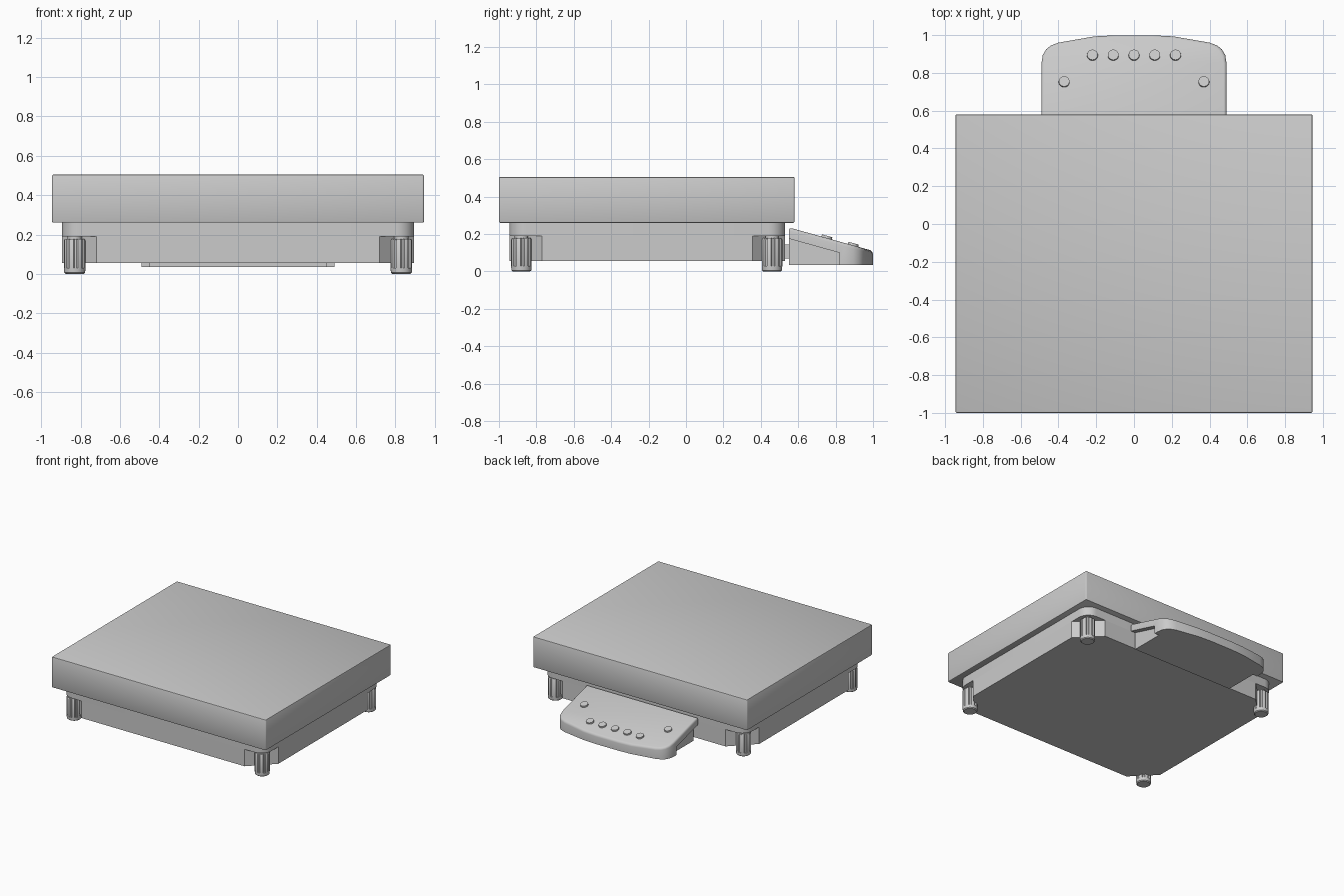
import bpy, bmesh, math
from mathutils import Matrix

if "Cube" in bpy.data.objects:
    bpy.data.objects.remove(bpy.data.objects["Cube"])

CY = -0.2075  # centre line of the weighing body in y


def link(name, bm):
    bmesh.ops.recalc_face_normals(bm, faces=bm.faces)
    me = bpy.data.meshes.new(name)
    bm.to_mesh(me)
    bm.free()
    ob = bpy.data.objects.new(name, me)
    bpy.context.collection.objects.link(ob)
    return ob


def prism(name, outline, low, high):
    """Closed prism; low and high give z as a function of y."""
    bm = bmesh.new()
    lo = [bm.verts.new((x, y, low(y))) for x, y in outline]
    hi = [bm.verts.new((x, y, high(y))) for x, y in outline]
    bm.faces.new(lo)
    bm.faces.new(hi)
    n = len(outline)
    for i in range(n):
        j = (i + 1) % n
        bm.faces.new((lo[i], lo[j], hi[j], hi[i]))
    return link(name, bm)


def corner_rect(hx, hy, cy, r, steps):
    """Rectangle with rounded corners (steps=1 gives a chamfer)."""
    pts = []
    for k, (sx, sy) in enumerate([(1, 1), (-1, 1), (-1, -1), (1, -1)]):
        for i in range(steps + 1):
            a = math.pi / 2 * (k + i / steps)
            pts.append((sx * (hx - r) + r * math.cos(a),
                        cy + sy * (hy - r) + r * math.sin(a)))
    return pts


def flat(z):
    return lambda y: z


def apply_mods(ob):
    bpy.context.view_layer.objects.active = ob
    for m in list(ob.modifiers):
        bpy.ops.object.modifier_apply(modifier=m.name)


def bevel(ob, width, segments, angle=50):
    m = ob.modifiers.new("bevel", 'BEVEL')
    m.width, m.segments = width, segments
    m.limit_method, m.angle_limit = 'ANGLE', math.radians(angle)
    apply_mods(ob)


def smooth(ob, deg=35):
    bpy.ops.object.select_all(action='DESELECT')
    ob.select_set(True)
    bpy.context.view_layer.objects.active = ob
    bpy.ops.object.shade_smooth_by_angle(angle=math.radians(deg))


# Weighing platform
pan = prism("weighing_platform", corner_rect(0.945, 0.79, -0.21, 0.008, 3), flat(0.26), flat(0.505))
bevel(pan, 0.007, 2)
smooth(pan)

# Base: chamfered lower box and rounded flange above it
prism("base_box", corner_rect(0.895, 0.7375, CY, 0.175, 1), flat(0.055), flat(0.19))
smooth(prism("base_flange", corner_rect(0.895, 0.7375, CY, 0.09, 8), flat(0.19), flat(0.265)))


# Fluted screw feet
def foot(name, x, y):
    bm = bmesh.new()
    n, rings = 64, []
    for z, r, d in [(0, .046, 0), (.006, .053, 0), (.03, .055, 0), (.03, .055, .007),
                    (.17, .055, .007), (.178, .05, .004), (.178, .036, 0), (.195, .036, 0)]:
        ring = []
        for i in range(n):
            groove = d if i % 8 < 3 else 0
            a = 2 * math.pi * i / n
            ring.append(bm.verts.new((x + (r - groove) * math.cos(a),
                                      y + (r - groove) * math.sin(a), z)))
        rings.append(ring)
    for a, b in zip(rings, rings[1:]):
        for i in range(n):
            j = (i + 1) % n
            bm.faces.new((a[i], a[j], b[j], b[i]))
    bm.faces.new(rings[0])
    bm.faces.new(rings[-1])
    bmesh.ops.remove_doubles(bm, verts=bm.verts, dist=1e-5)
    smooth(link(name, bm))


for sx, side in ((-1, "left"), (1, "right")):
    foot("front_foot_" + side, sx * 0.83, -0.88)
    foot("back_foot_" + side, sx * 0.83, 0.46)

# Control panel with sloping top and undercut sides
TILT = math.atan(0.279)


def slope(y):
    return 0.235 - (y - 0.55) * 0.279


half = [(0.49, 0.55), (0.49, 0.85), (0.483, 0.895), (0.465, 0.925), (0.44, 0.945),
        (0.40, 0.96), (0.21, 0.993), (0.1, 0.999)]
outline = half + [(-x, y) for x, y in reversed(half)]
panel = prism("control_panel", outline, flat(0.035), slope)
bm = bmesh.new()
bm.from_mesh(panel.data)
top = [e for e in bm.edges if all(abs(v.co.z - slope(v.co.y)) < 1e-4 for v in e.verts)]
bmesh.ops.bevel(bm, geom=top, offset=0.016, segments=3, profile=0.5, affect='EDGES')
bm.to_mesh(panel.data)
bm.free()
for s in (-1, 1):
    cut = prism("undercut_cutter", [(s * 0.45, 0.5), (s * 0.6, 0.5), (s * 0.6, 0.82), (s * 0.45, 0.82)],
                flat(-0.1), lambda y: slope(y) - 0.06)
    cut.hide_render = True
    m = panel.modifiers.new("undercut", 'BOOLEAN')
    m.operation, m.object, m.solver = 'DIFFERENCE', cut, 'EXACT'
    apply_mods(panel)
    bpy.data.objects.remove(cut)
smooth(panel)

# Bracket joining panel and base
prism("panel_bracket", [(-0.3, 0.5), (0.3, 0.5), (0.3, 0.57), (-0.3, 0.57)], flat(0.07), flat(0.145))

# Round push buttons, square to the slope
spots = [(0.11 * i, 0.893) for i in range(-2, 3)] + [(-0.37, 0.752), (0.37, 0.752)]
for i, (x, y) in enumerate(spots):
    bm = bmesh.new()
    bmesh.ops.create_cone(bm, cap_ends=True, segments=32, radius1=0.03, radius2=0.028, depth=0.024,
                          matrix=Matrix.Translation((x, y, slope(y))) @ Matrix.Rotation(-TILT, 4, 'X'))
    smooth(link("button_%d" % (i + 1), bm))
